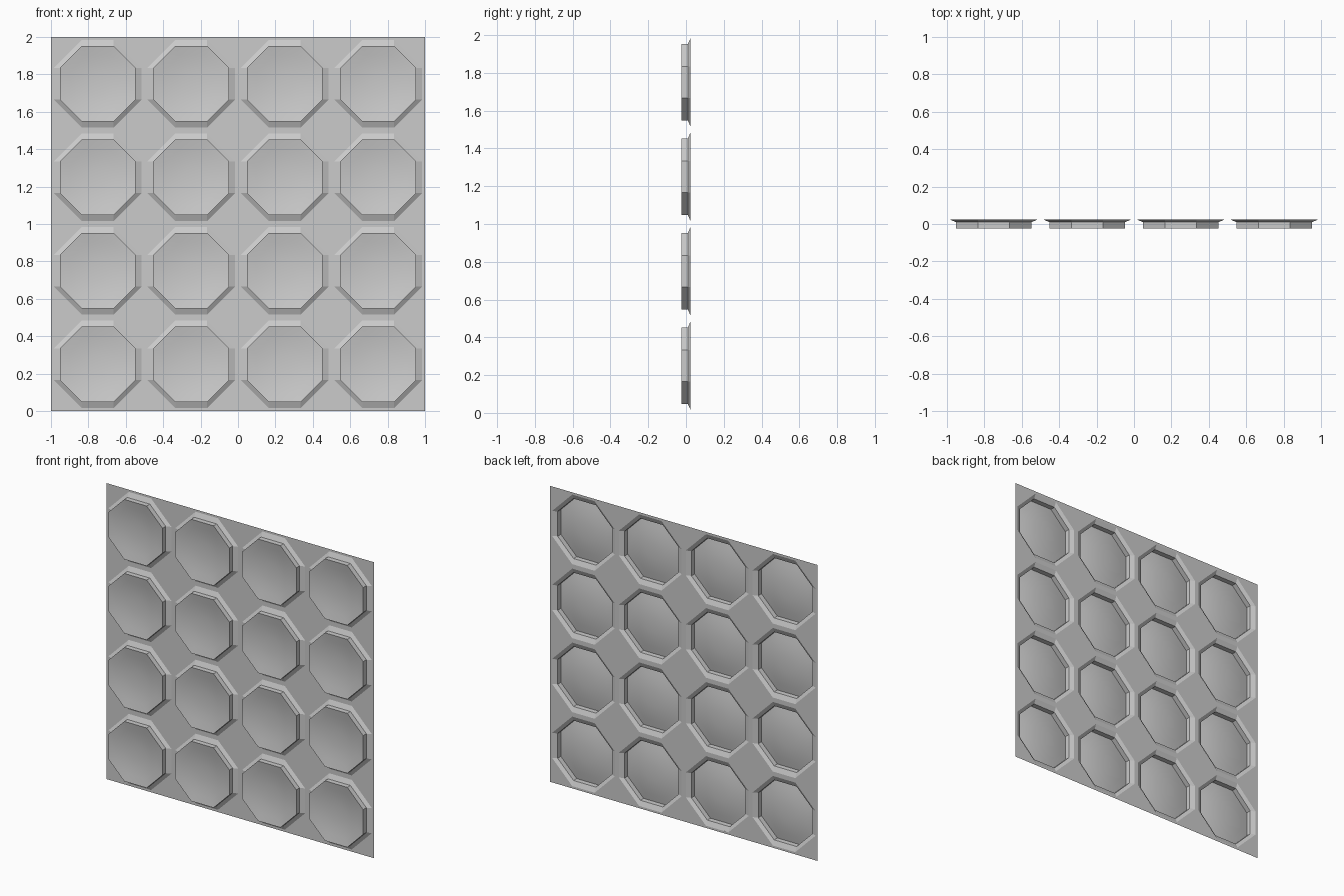
import bpy, bmesh, math

if "Cube" in bpy.data.objects:
    bpy.data.objects.remove(bpy.data.objects["Cube"])

CELL = 0.5          # grid spacing
R = 0.2025          # octagon apothem
S = R * math.tan(math.pi / 8)   # half of one octagon side
FLARE = 0.235       # outer reach of the sloped collar
BACK, KNEE, FRONT = 0.024, 0.010, -0.024
DISH = 0.024        # depth of the hollow in each cap

grey = bpy.data.materials.new("light grey")
grey.diffuse_color = (0.6, 0.6, 0.6, 1)
grey.use_nodes = True
grey.node_tree.nodes["Principled BSDF"].inputs["Base Color"].default_value = grey.diffuse_color


def octagon(reach, side):
    """Corners counter-clockwise as seen from the front."""
    a, b = reach, side
    return [(a, -b), (a, b), (b, a), (-b, a),
            (-a, b), (-a, -b), (-b, -a), (b, -a)]


def ring(bm, pts, y):
    return [bm.verts.new((x, y, z)) for x, z in pts]


def bridge(bm, outer, inner, smooth=False):
    n = len(outer)
    for i in range(n):
        j = (i + 1) % n
        f = bm.faces.new((outer[i], outer[j], inner[j], inner[i]))
        f.smooth = smooth


def to_mesh(bm, name):
    me = bpy.data.meshes.new(name)
    bm.to_mesh(me)
    bm.free()
    me.materials.append(grey)
    return me


def add(name, me, loc=(0, 0, 0)):
    ob = bpy.data.objects.new(name, me)
    ob.location = loc
    bpy.context.collection.objects.link(ob)
    return ob


centres = [(-0.75 + CELL * i, 0.25 + CELL * k) for k in range(4) for i in range(4)]

# Thin back sheet with an octagonal opening in every cell
bm = bmesh.new()
h = CELL / 2
for cx, cz in centres:
    hole = octagon(FLARE, S)
    edge = octagon(h, S)
    corners = [(h, h), (-h, h), (-h, -h), (h, -h)]
    for q in range(4):
        a, b, c = 2 * q, 2 * q + 1, (2 * q + 2) % 8
        strip = [edge[a], edge[b], hole[b], hole[a]]
        corner = [edge[b], corners[q], edge[c], hole[c], hole[b]]
        for poly in (strip, corner):
            bm.faces.new(ring(bm, [(cx + x, cz + z) for x, z in poly], BACK))
bmesh.ops.remove_doubles(bm, verts=bm.verts, dist=1e-4)
add("back_sheet", to_mesh(bm, "back_sheet"))

# Raised octagonal boss: sloped collar, straight wall, shallow hollow cap
bm = bmesh.new()
collar = ring(bm, octagon(FLARE, S), BACK)
base = ring(bm, octagon(R, S), KNEE)
rim = ring(bm, octagon(R, S), FRONT)
bridge(bm, collar, base)
bridge(bm, base, rim)
prev = rim
for t in (0.75, 0.5, 0.25):
    nxt = ring(bm, octagon(R * t, S * t), FRONT + DISH * (1 - t * t))
    bridge(bm, prev, nxt, smooth=True)
    prev = nxt
bm.faces.new(prev).smooth = True
for i in range(8):
    bm.edges.get((rim[i], rim[(i + 1) % 8])).smooth = False
boss = to_mesh(bm, "octagon_boss")

for n, (cx, cz) in enumerate(centres):
    add(f"octagon_boss_{n + 1}", boss, (cx, 0, cz))
